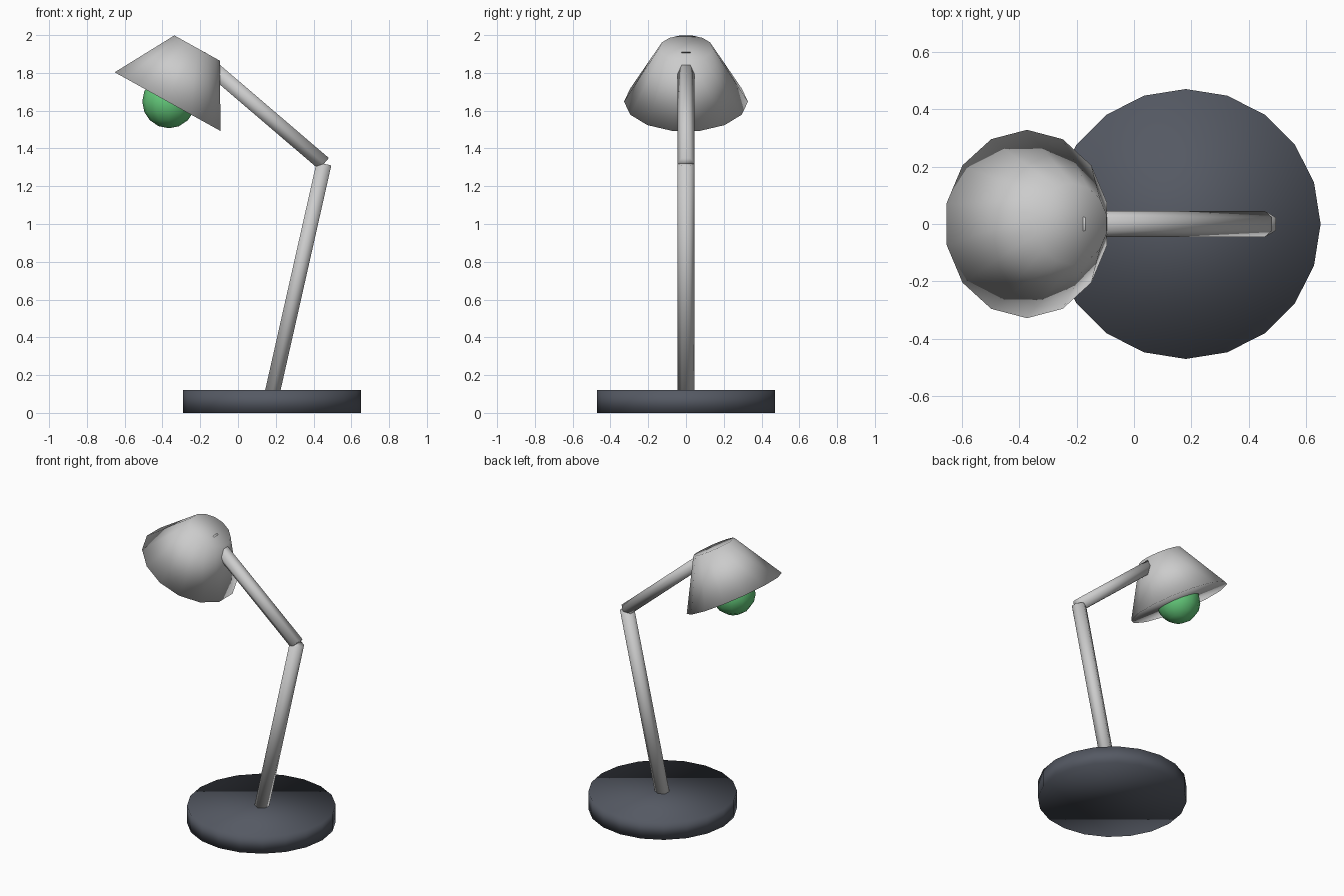
import bpy
from mathutils import Vector

if "Cube" in bpy.data.objects:
    bpy.data.objects.remove(bpy.data.objects["Cube"])


def material(name, rgb):
    m = bpy.data.materials.new(name)
    m.diffuse_color = (*rgb, 1)
    m.use_nodes = True
    m.node_tree.nodes["Principled BSDF"].inputs["Base Color"].default_value = m.diffuse_color
    return m


def finish(name, mat=None):
    ob = bpy.context.object
    ob.name = name
    if mat:
        ob.data.materials.append(mat)
    bpy.ops.object.shade_smooth()
    return ob


def tapered(name, start, end, r1, r2, sides, mat=None):
    """Capped cone or cylinder between two points in the XZ plane."""
    a, b = Vector(start), Vector(end)
    d = b - a
    bpy.ops.mesh.primitive_cone_add(
        vertices=sides, radius1=r1, radius2=r2, depth=d.length,
        location=(a + b) / 2,
        rotation=Vector((0, 0, 1)).rotation_difference(d).to_euler())
    return finish(name, mat)


dark = material("dark_base", (0.09, 0.10, 0.125))
green = material("green_bulb", (0.13, 0.60, 0.20))

joint = (0.455, 0, 1.319)

# Round foot
tapered("base", (0.18, 0, 0), (0.18, 0, 0.12), 0.47, 0.47, 20, dark)

# Two hexagonal arms meeting at the elbow
tapered("lower_arm", (0.18, 0, 0.10), joint, 0.046, 0.046, 6)
tapered("upper_arm", joint, (-0.202, 0, 1.881), 0.046, 0.046, 6)

# Tilted conical shade
rim = (-0.373, 0, 1.648)
tapered("shade", rim, (-0.216, 0, 1.931), 0.328, 0.142, 14)

# Bulb peeking out of the shade
bpy.ops.mesh.primitive_uv_sphere_add(
    segments=12, ring_count=8, radius=0.141, location=(-0.366, 0, 1.648))
finish("bulb", green)
